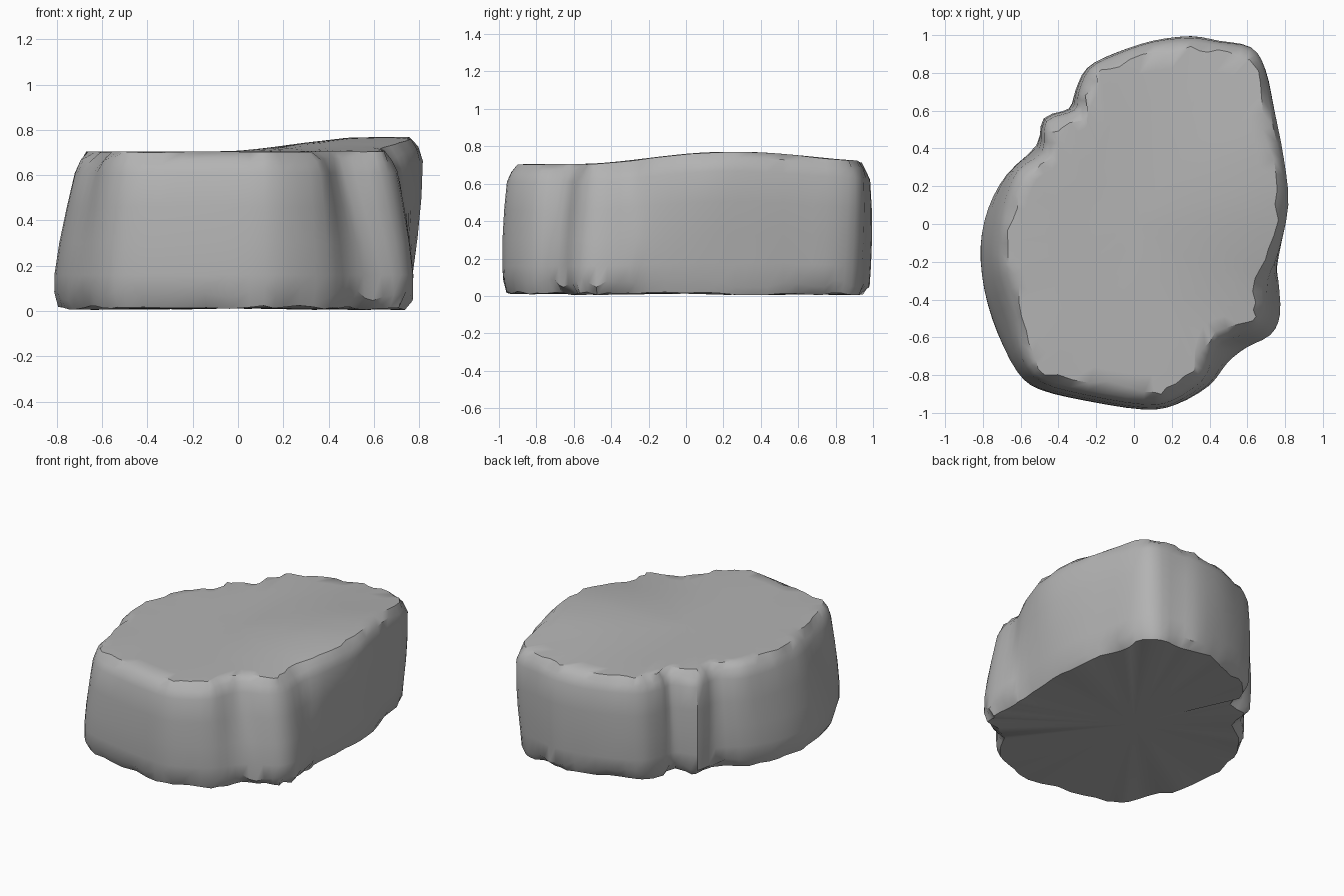
import bpy, bmesh, math, random
from mathutils import Vector

random.seed(4)
if "Cube" in bpy.data.objects:
    bpy.data.objects.remove(bpy.data.objects["Cube"])

# Outline control points: foot x, foot y, shoulder x, shoulder y
OUTLINE = [
    (.77, .10, .815, .10), (.76, .35, .79, .35), (.72, .60, .74, .60), (.68, .80, .69, .82),
    (.60, .92, .62, .93), (.45, .96, .45, .96), (.30, .99, .30, .98), (.10, .96, .10, .96),
    (-.10, .90, -.10, .89), (-.25, .82, -.23, .82), (-.31, .71, -.29, .69), (-.35, .61, -.31, .60),
    (-.48, .56, -.46, .54), (-.52, .42, -.48, .38), (-.68, .26, -.61, .28), (-.78, .08, -.68, .10),
    (-.82, -.12, -.71, -.10), (-.80, -.35, -.70, -.28), (-.73, -.58, -.63, -.50),
    (-.62, -.79, -.59, -.70), (-.50, -.88, -.49, -.83), (-.25, -.94, -.25, -.90),
    (.05, -.985, .05, -.95), (.22, -.96, .20, -.93), (.40, -.86, .36, -.82), (.50, -.74, .41, -.70),
    (.60, -.66, .46, -.62), (.73, -.59, .62, -.56), (.78, -.48, .69, -.47), (.77, -.30, .70, -.30),
    (.75, -.20, .76, -.15)]
STEPS = 3


def catmull(a, b, c, d, t):
    return 0.5 * (2 * b + (c - a) * t + (2 * a - 5 * b + 4 * c - d) * t ** 2
                  + (3 * b - a - 3 * c + d) * t ** 3)


def smooth_loop(points):
    n = len(points)
    return [catmull(*(points[(i + k) % n] for k in (-1, 0, 1, 2)), s / STEPS)
            for i in range(n) for s in range(STEPS)]


def outward(loop, i):
    tangent = loop[(i + 1) % len(loop)] - loop[i - 1]
    return Vector((tangent.y, -tangent.x)).normalized()


def ramp(v, low, high):
    t = min(max((v - low) / (high - low), 0), 1)
    return t * t * (3 - 2 * t)


def top_height(p):
    # The top swells towards the back right
    return .705 + .065 * ramp(p.x, -.1, .6) * ramp(p.y, -.6, .2) * (1 - .7 * ramp(p.y, .3, 1))


foot = smooth_loop([Vector(p[:2]) for p in OUTLINE])
shoulder = smooth_loop([Vector(p[2:]) for p in OUTLINE])
count = len(foot)


def chips(size):
    # Irregular chips: a rough value per corner, eased between neighbours
    raw = [random.random() ** 2 * size for _ in range(count)]
    return [.6 * raw[i] + .4 * raw[i - 1] for i in range(count)]


bm = bmesh.new()


def add_ring(place):
    return [bm.verts.new(place(i)) for i in range(count)]


def wall(mix, height, bulge):
    # One level of the side, between foot and shoulder
    def place(i):
        p = foot[i].lerp(shoulder[i], mix) + outward(foot, i) * bulge
        return (p.x, p.y, height * top_height(p) / .705)
    return add_ring(place)


low_chip, low_rise = chips(.05), chips(.07)
top_chip, top_drop = chips(.07), chips(.035)


def base_edge(i):
    p = foot[i] - outward(foot, i) * (.025 + low_chip[i])
    return (p.x, p.y, .005 + .3 * low_rise[i])


def foot_edge(i):
    p = foot[i] - outward(foot, i) * .008
    return (p.x, p.y, .045 + low_rise[i])


def shoulder_edge(i):
    p = shoulder[i] - outward(shoulder, i) * (.012 + .2 * top_chip[i])
    return (p.x, p.y, top_height(p) - .03 - top_drop[i])


def cap_edge(i):
    p = shoulder[i] - outward(shoulder, i) * (.032 + top_chip[i])
    return (p.x, p.y, top_height(p) - .15 * top_drop[i])


def cap_ring(scale):
    def place(i):
        p = shoulder[i] * scale
        return (p.x, p.y, top_height(p))
    return add_ring(place)


rings = [add_ring(base_edge), add_ring(foot_edge)]
rings += [wall(*level) for level in ((.08, .16, 0), (.35, .30, .008), (.68, .46, .01), (.95, .61, .004))]
rings += [add_ring(shoulder_edge), add_ring(cap_edge)]
rings += [cap_ring(s) for s in (.84, .62, .38, .16)]

# Skin the levels, then close the top and the underside
for low, high in zip(rings, rings[1:]):
    for i in range(count):
        j = (i + 1) % count
        bm.faces.new((low[i], low[j], high[j], high[i]))
for ring, height, flip in ((rings[0], .012, True), (rings[-1], top_height(Vector((0, 0))), False)):
    centre = bm.verts.new((0, 0, height))
    for i in range(count):
        j = (i + 1) % count
        a, b = (j, i) if flip else (i, j)
        bm.faces.new((ring[a], ring[b], centre))
bmesh.ops.recalc_face_normals(bm, faces=bm.faces)

mesh = bpy.data.meshes.new("rock")
bm.to_mesh(mesh)
bm.free()
rock = bpy.data.objects.new("rock", mesh)
bpy.context.collection.objects.link(rock)

# Plain grey stone
stone = bpy.data.materials.new("grey_stone")
stone.use_nodes = True
colour = (.45, .45, .45, 1)
stone.diffuse_color = colour
stone.node_tree.nodes["Principled BSDF"].inputs["Base Color"].default_value = colour
stone.node_tree.nodes["Principled BSDF"].inputs["Roughness"].default_value = .9
mesh.materials.append(stone)

bpy.context.view_layer.objects.active = rock
rock.select_set(True)
bpy.ops.object.shade_smooth_by_angle(angle=math.radians(40))
